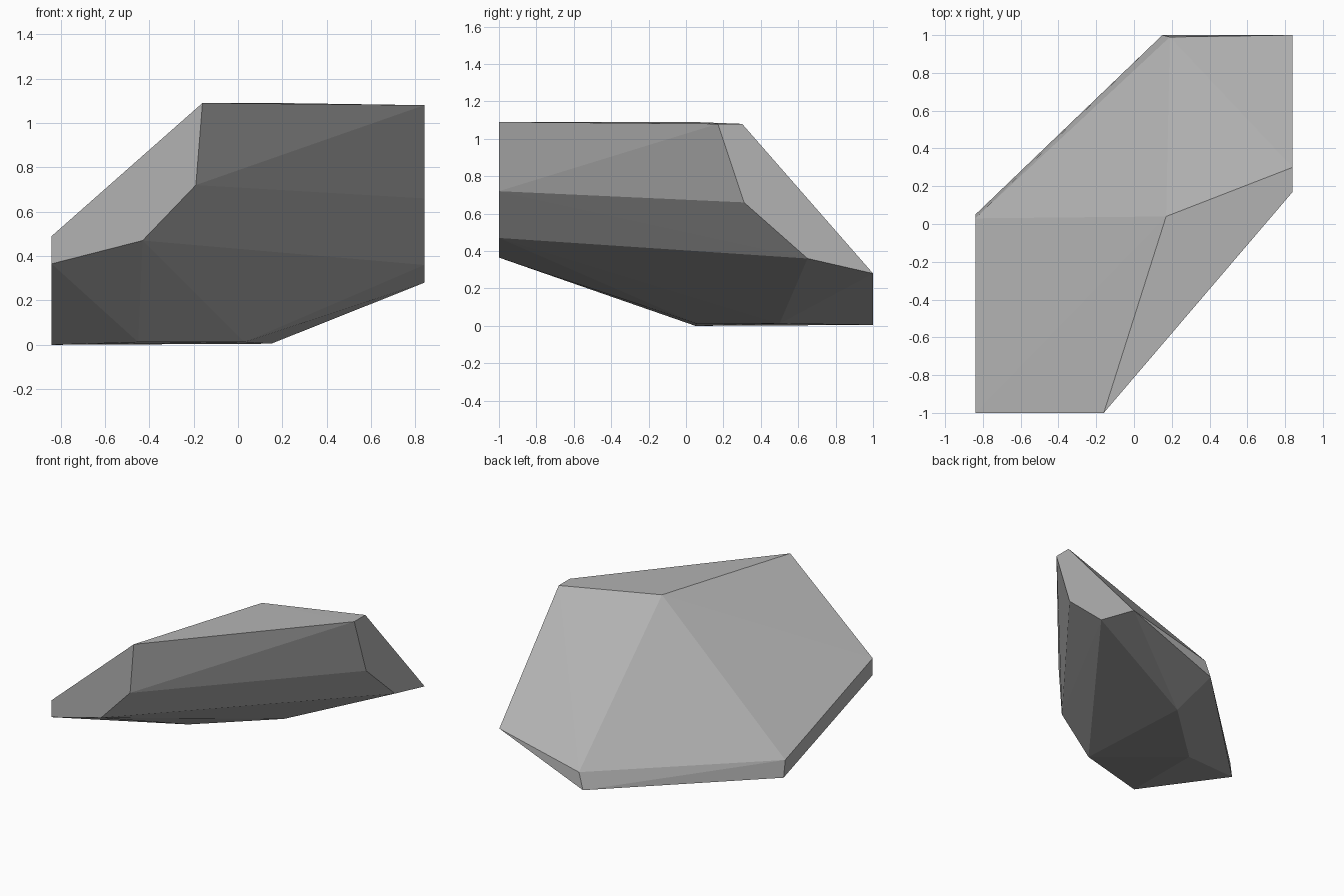
import bpy, bmesh

if "Cube" in bpy.data.objects:
    bpy.data.objects.remove(bpy.data.objects["Cube"])

# Corner points of the faceted boulder, grouped by the side they lie on
front_side = [(-0.16, -1, 1.09), (-0.19, -1, 0.72), (-0.43, -1, 0.47),
              (-0.84, -1, 0.365), (-0.84, -1, 0.49)]
right_side = [(0.84, 0.17, 1.08), (0.84, 0.30, 1.08), (0.84, 0.31, 0.66),
              (0.84, 0.65, 0.36), (0.84, 1, 0.28)]
peak = [(0.17, 0.04, 1.09)]
back_rim = [(-0.84, 0.03, 0.125), (0.19, 0.99, 0.125)]
base = [(-0.84, 0.05, 0.0), (0.15, 1, 0.005),
        (0.03, 0.50, 0.012), (-0.45, 0.055, 0.012)]

# Boulder: convex shell around the corners
bm = bmesh.new()
for p in front_side + right_side + peak + back_rim + base:
    bm.verts.new(p)
bmesh.ops.convex_hull(bm, input=bm.verts[:])
bmesh.ops.recalc_face_normals(bm, faces=bm.faces[:])

mesh = bpy.data.meshes.new("boulder")
bm.to_mesh(mesh)
bm.free()
boulder = bpy.data.objects.new("boulder", mesh)
bpy.context.collection.objects.link(boulder)

# Stone colour
stone = bpy.data.materials.new("stone grey")
stone.diffuse_color = (0.45, 0.45, 0.45, 1)
stone.use_nodes = True
stone.node_tree.nodes["Principled BSDF"].inputs["Base Color"].default_value = stone.diffuse_color
mesh.materials.append(stone)
